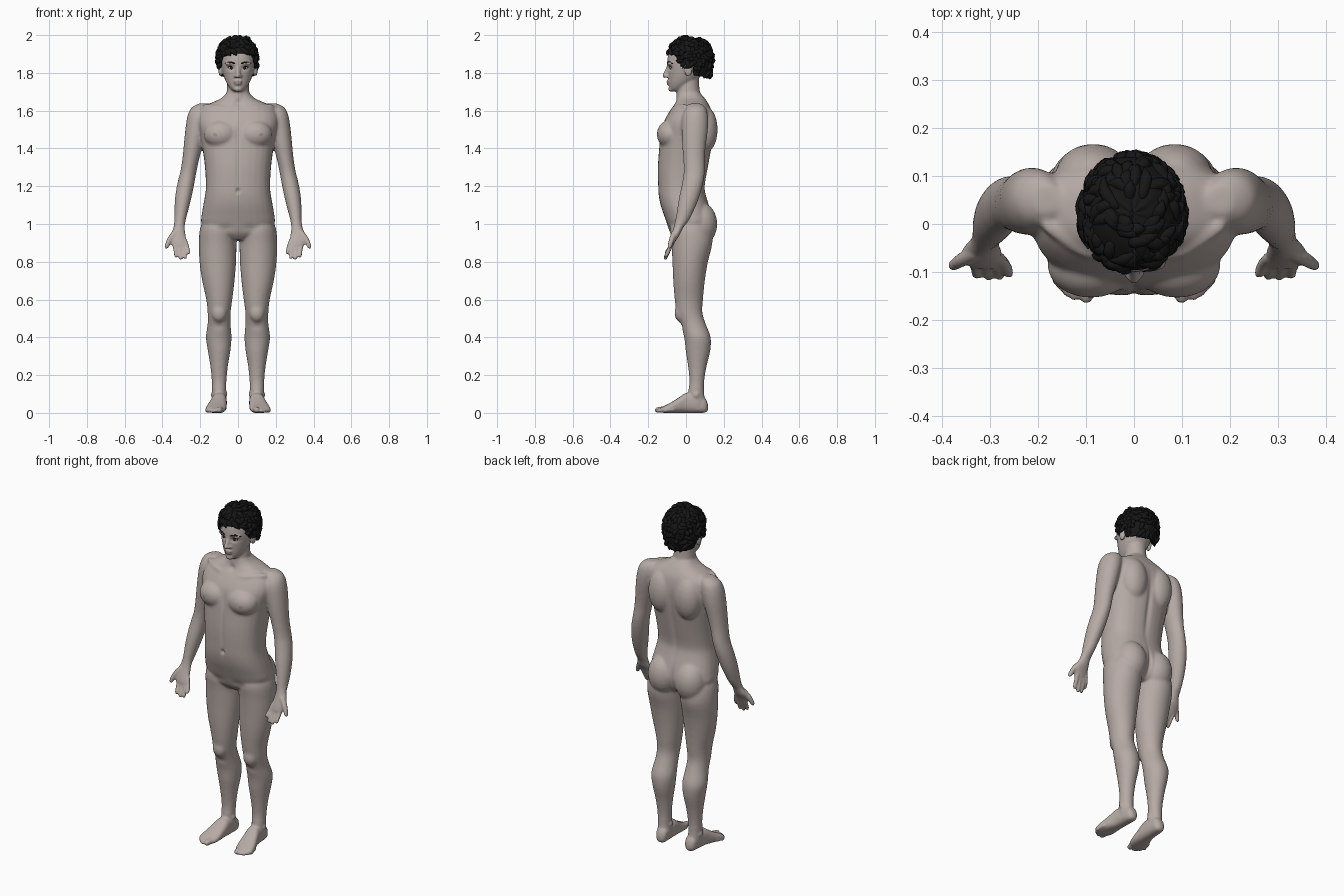
import bpy, bmesh, math, random
from mathutils import Vector, Matrix

if "Cube" in bpy.data.objects:
    bpy.data.objects.remove(bpy.data.objects["Cube"])

random.seed(4)


def material(name, rgb):
    m = bpy.data.materials.new(name)
    m.diffuse_color = (*rgb, 1)
    m.use_nodes = True
    m.node_tree.nodes["Principled BSDF"].inputs["Base Color"].default_value = m.diffuse_color
    return m


SKIN = material("skin", (0.47, 0.405, 0.38))
ROSE = material("darker skin", (0.36, 0.29, 0.27))
HAIR = material("black hair", (0.008, 0.008, 0.008))
WHITE = material("eye white", (0.6, 0.58, 0.56))
IRIS = material("dark iris", (0.02, 0.014, 0.01))


def smooth_rows(rows, n=4):
    """Catmull-Rom interpolation of section rows."""
    out = []
    for i in range(len(rows) - 1):
        a, b, c, d = (rows[max(i - 1, 0)], rows[i], rows[i + 1], rows[min(i + 2, len(rows) - 1)])
        for k in range(n):
            t = k / n
            out.append([q + .5 * t * (r - p + t * (2*p - 5*q + 4*r - s + t * (3*(q - r) + s - p)))
                        for p, q, r, s in zip(a, b, c, d)])
    return out + [list(rows[-1])]


def skin_rings(bm, rings):
    vs = [[bm.verts.new(p) for p in r] for r in rings]
    n = len(vs[0])
    for a, b in zip(vs, vs[1:]):
        for i in range(n):
            bm.faces.new((a[i], a[(i + 1) % n], b[(i + 1) % n], b[i]))
    bm.faces.new(vs[0][::-1])
    bm.faces.new(vs[-1])


def loft(bm, rows, s=1, axis="z", e=1.0, n=28):
    """Rows are (position, centre x, half width, low, high)."""
    rings = []
    for t, cx, w, lo, hi in smooth_rows(rows, 3):
        ring = []
        for i in range(n):
            a = 2 * math.pi * i / n
            c, d = [math.copysign(abs(f) ** e, f) for f in (math.cos(a), math.sin(a))]
            u, v = s * (cx + w * c), (lo + hi) / 2 + (hi - lo) / 2 * d
            ring.append((u, v, t) if axis == "z" else (u, t, v))
        rings.append(ring)
    skin_rings(bm, rings)


def tube(bm, pts, s=1, n=10):
    """Round-ended tube through (x, y, z, radius) points."""
    rows = smooth_rows(pts, 3)
    ps = [Vector((s * r[0], r[1], r[2])) for r in rows]
    d0, d1 = (ps[1] - ps[0]).normalized(), (ps[-1] - ps[-2]).normalized()
    r0, r1 = rows[0][3], rows[-1][3]
    items = [(ps[0] - d0 * r0 * h, r0 * k, d0) for h, k in ((.97, .25), (.7, .7))]
    for i, p in enumerate(ps):
        items.append((p, rows[i][3], (ps[min(i + 1, len(ps) - 1)] - ps[max(i - 1, 0)]).normalized()))
    items += [(ps[-1] + d1 * r1 * h, r1 * k, d1) for h, k in ((.7, .7), (.97, .25))]
    rings = []
    for p, r, d in items:
        q = d.to_track_quat("Z", "Y")
        rings.append([p + q @ Vector((r * math.cos(2*math.pi*i/n), r * math.sin(2*math.pi*i/n), 0))
                      for i in range(n)])
    skin_rings(bm, rings)


def blob(bm, c, r, s=1):
    m = Matrix.Translation((s * c[0], c[1], c[2])) @ Matrix.Diagonal((*r, 1))
    bmesh.ops.create_uvsphere(bm, u_segments=20, v_segments=12, radius=1, matrix=m)


def finish(bm, name, *mats):
    bmesh.ops.recalc_face_normals(bm, faces=bm.faces[:])
    me = bpy.data.meshes.new(name)
    bm.to_mesh(me)
    bm.free()
    for m in mats:
        me.materials.append(m)
    me.polygons.foreach_set("use_smooth", [True] * len(me.polygons))
    ob = bpy.data.objects.new(name, me)
    bpy.context.collection.objects.link(ob)
    return ob


def apply_mod(ob, kind, **props):
    m = ob.modifiers.new(kind.lower(), kind)
    for k, v in props.items():
        setattr(m, k, v)
    bpy.context.view_layer.objects.active = ob
    bpy.ops.object.modifier_apply(modifier=m.name)


def read(items, attr):
    flat = [0.0] * (3 * len(items))
    items.foreach_get(attr, flat)
    return flat


bm = bmesh.new()
# torso, neck and head
loft(bm, [(.915, 0, .05, -.05, .09), (.95, 0, .14, -.082, .12), (1.0, 0, .193, -.1, .14),
          (1.05, 0, .192, -.118, .135), (1.1, 0, .184, -.135, .122), (1.15, 0, .175, -.145, .107),
          (1.2, 0, .17, -.148, .1), (1.3, 0, .175, -.15, .117), (1.4, 0, .188, -.143, .135),
          (1.47, 0, .2, -.136, .143), (1.54, 0, .215, -.118, .145), (1.6, 0, .2, -.085, .135),
          (1.635, 0, .155, -.062, .12), (1.665, 0, .09, -.05, .1), (1.7, 0, .055, -.045, .07)], e=.82)
loft(bm, [(1.6, 0, .075, -.06, .1), (1.67, 0, .063, -.052, .08), (1.73, 0, .058, -.045, .07),
          (1.8, 0, .055, -.03, .07)])
loft(bm, [(1.702, 0, .018, -.078, -.04), (1.712, 0, .036, -.086, -.01), (1.74, 0, .057, -.091, .03),
          (1.775, 0, .073, -.094, .07), (1.82, 0, .085, -.098, .1), (1.86, 0, .09, -.1, .115),
          (1.91, 0, .088, -.09, .118), (1.945, 0, .075, -.065, .1), (1.97, 0, .045, -.03, .07)], e=.95)
# nose and lips
tube(bm, [(0, -.092, 1.838, .009), (0, -.102, 1.81, .011), (0, -.112, 1.786, .014)])
blob(bm, (0, -.093, 1.756), (.022, .011, .007))
blob(bm, (0, -.092, 1.743), (.019, .011, .008))
blob(bm, (0, -.08, 1.715), (.022, .014, .015))
for s in (1, -1):
    # nostrils, brows, ears
    blob(bm, (.014, -.1, 1.783), (.009, .013, .009), s)
    blob(bm, (.035, -.08, 1.849), (.035, .02, .01), s)
    blob(bm, (.093, .012, 1.815), (.011, .021, .034), s)
    # chest, shoulder blades, buttocks, collar bones
    blob(bm, (.09, -.085, 1.475), (.092, .07, .075), s)
    blob(bm, (.085, .1, 1.5), (.08, .068, .125), s)
    blob(bm, (.088, .077, 1.0), (.09, .089, .115), s)
    tube(bm, [(.03, -.068, 1.6, .012), (.1, -.06, 1.615, .012), (.18, -.005, 1.622, .014)], s)
    # leg
    loft(bm, [(1.04, .1, .07, -.06, .1), (.98, .105, .095, -.085, .13), (.9, .108, .1, -.078, .14),
              (.8, .107, .097, -.072, .116), (.7, .104, .086, -.068, .1), (.6, .099, .069, -.06, .09),
              (.53, .1, .061, -.05, .087), (.47, .1, .061, -.03, .105), (.4, .102, .068, -.01, .131),
              (.33, .1, .06, -.002, .129), (.25, .1, .047, .01, .11), (.17, .1, .039, .018, .097),
              (.1, .1, .037, .01, .096), (.05, .098, .037, 0, .106), (.015, .097, .032, 0, .108)], s)
    blob(bm, (.1, -.03, .53), (.04, .031, .05), s)
    blob(bm, (.132, .055, .095), (.012, .016, .018), s)
    blob(bm, (.068, .05, .1), (.012, .016, .018), s)
    # foot and toes
    loft(bm, [(.116, .095, .012, .015, .045), (.1, .095, .031, .001, .08), (.05, .097, .037, 0, .1),
              (0, .1, .041, 0, .105), (-.04, .107, .047, 0, .08), (-.08, .114, .053, 0, .055),
              (-.115, .12, .052, 0, .037), (-.132, .12, .04, .003, .028)], s, "y", .8)
    tube(bm, [(.086, -.1, .019, .018), (.094, -.125, .018, .017), (.099, -.15, .015, .016)], s)
    for x, y in ((.124, -.15), (.139, -.142), (.152, -.128), (.163, -.108)):
        tube(bm, [(x - .01, y + .04, .018, .012), (x - .002, y + .012, .016, .011), (x, y, .011, .011)], s)
    # arm
    loft(bm, [(1.638, .18, .028, .02, .08), (1.615, .198, .05, 0, .105), (1.57, .208, .06, -.02, .117),
              (1.5, .222, .057, -.023, .116), (1.42, .236, .051, -.02, .106), (1.35, .249, .045, -.015, .1),
              (1.28, .262, .043, -.012, .1), (1.22, .275, .045, -.02, .092), (1.15, .288, .044, -.035, .073),
              (1.08, .299, .038, -.047, .046), (1.02, .307, .03, -.056, .015), (.98, .312, .03, -.066, -.015),
              (.94, .318, .041, -.08, -.035), (.91, .316, .044, -.09, -.055), (.885, .309, .04, -.096, -.068)], s)
    # fingers and thumb
    for x0, x1, y, z in ((.281, .261, -.103, .85), (.3, .28, -.108, .824),
                         (.32, .303, -.109, .82), (.341, .328, -.106, .832)):
        tube(bm, [(x0, -.07, .915, .012), ((x0 + x1) / 2 - .002, -.085, .875, .012), (x1, y, z, .0105)], s)
    tube(bm, [(.332, -.06, .955, .016), (.36, -.075, .92, .015), (.378, -.087, .88, .0115)], s)

body = finish(bm, "body", SKIN, ROSE)
apply_mod(body, "REMESH", mode="VOXEL", voxel_size=.0058, use_smooth_shade=True)
apply_mod(body, "SMOOTH", factor=.5, iterations=3)
me = body.data
co = read(me.vertices, "co")
group = body.vertex_groups.new(name="broad_forms")
group.add([i for i, (x, z) in enumerate(zip(co[::3], co[2::3])) if 1.05 < z < 1.66 or
           (abs(x) < .22 and .14 < z < 1.1)], 1, "REPLACE")
apply_mod(body, "SMOOTH", factor=.5, iterations=16, vertex_group=group.name)

# dents: x, z, x radius, z radius, depth, facing (-1 front, 1 back)
DENTS = [(.035, 1.826, .018, .011, .011, -1), (0, 1.175, .009, .012, .012, -1),
         (0, 1.3, .012, .13, .005, -1), (0, 1.47, .012, .05, .006, -1),
         (0, 1.35, .016, .17, .009, 1), (0, 1.0, .01, .07, .012, 1),
         (.06, .98, .03, .02, .004, -1), (.1, .46, .03, .02, .005, -1), (0, 1.64, .02, .016, .008, -1)]
me = body.data
co, no = read(me.vertices, "co"), read(me.vertices, "normal")
for i in range(0, len(co), 3):
    x, z, f = abs(co[i]), co[i + 2], no[i + 1]
    if x > .17 or z < .4:
        continue
    for dx, dz, rx, rz, depth, side in DENTS:
        if f * side > .15 and abs(x - dx) < 2.4 * rx and abs(z - dz) < 2.4 * rz:
            co[i + 1] -= side * depth * math.exp(-((x - dx) / rx) ** 2 - ((z - dz) / rz) ** 2)
me.vertices.foreach_set("co", co)
me.update()
# lips and nipples
pc, pn = read(me.polygons, "center"), read(me.polygons, "normal")
index = [0] * len(me.polygons)
for i in range(len(index)):
    x, y, z = pc[3 * i:3 * i + 3]
    if z > 1.4 and y < -.06 and pn[3 * i + 1] < -.1:
        if math.hypot(abs(x) - .122, z - 1.472) < .01 or (x / .023) ** 2 + ((z - 1.749) / .011) ** 2 < 1:
            index[i] = 1
me.polygons.foreach_set("material_index", index)
me.update()

# eyes, irises, eyebrows and eyelashes
for name, mat in (("eyes", WHITE), ("irises", IRIS), ("eyebrows", HAIR), ("eyelashes", HAIR)):
    bm = bmesh.new()
    for s in (1, -1):
        if name == "eyes":
            blob(bm, (.035, -.072, 1.826), (.017, .014, .009), s)
        elif name == "irises":
            blob(bm, (.035, -.083, 1.826), (.0075, .0045, .0075), s)
        elif name == "eyebrows":
            tube(bm, [(.018, -.096, 1.85, .004), (.045, -.09, 1.856, .006), (.068, -.071, 1.849, .003)], s)
        else:
            tube(bm, [(.019, -.081, 1.831, .0015), (.035, -.086, 1.836, .0025), (.053, -.076, 1.83, .0015)], s)
    finish(bm, name, mat)

# hair: cap that dives into the head below the hairline
LINE = [(-1, 1.765), (-.35, 1.78), (-.15, 1.835), (.2, 1.842), (.35, 1.81), (.5, 1.85), (.68, 1.89), (1, 1.9)]


def hairline(f):
    for (a, za), (b, zb) in zip(LINE, LINE[1:]):
        if f <= b:
            return za + (zb - za) * (f - a) / (b - a)
    return LINE[-1][1]


def scalp(az, h, k=1.0):
    """Point on the hair envelope: azimuth from the front, height -1..1, scale."""
    h = max(-1, min(1, h))
    r = (1 - abs(h) ** 2.4) ** (1 / 2.4) * k
    return Vector((-.004 + .107 * r * math.sin(az), .022 - .121 * r * math.cos(az),
                   1.868 + (.117 if h > 0 else .15) * h * k))


bm = bmesh.new()
rings = []
for j in range(41):
    h = math.cos(math.pi * (j + .15) / 40.3)
    ring = []
    for i in range(72):
        az = 2 * math.pi * i / 72
        p = scalp(az, h, 1 + .02 * math.sin(7 * az + 9 * h) * math.sin(11 * h + 3 * az))
        ring.append(p if p.z > hairline(math.cos(az)) else scalp(az, h * .8, .62))
    rings.append(ring)
skin_rings(bm, rings)
# curling locks
for i in range(200):
    az, h = random.uniform(0, 2 * math.pi), random.uniform(-.6, .99)
    turn, drop = random.uniform(-.5, .5), random.uniform(.05, .3)
    if scalp(az, h).z < hairline(math.cos(az)) + .015:
        continue
    pts = []
    for t, k, r in ((0, .95, .012), (.5, 1.0, .013), (1, random.uniform(.98, 1.06), .003)):
        p = scalp(az + turn * t, h - drop * t, k)
        p.z = max(p.z, hairline(math.cos(az + turn * t)) - .006)
        pts.append((*p, r))
    tube(bm, pts, n=7)
# raised tufts on the crown
for i in range(14):
    az, h = random.uniform(-1.6, 1.6), random.uniform(.9, .99)
    a, b = scalp(az, h, .97), scalp(az + .5, h, 1.05)
    tube(bm, [(*a, .014), (*((a + b) / 2 + Vector((.008, 0, .006))), .012),
              (b.x + .012, b.y, min(b.z, 1.995), .003)], n=7)
finish(bm, "hair", HAIR)
